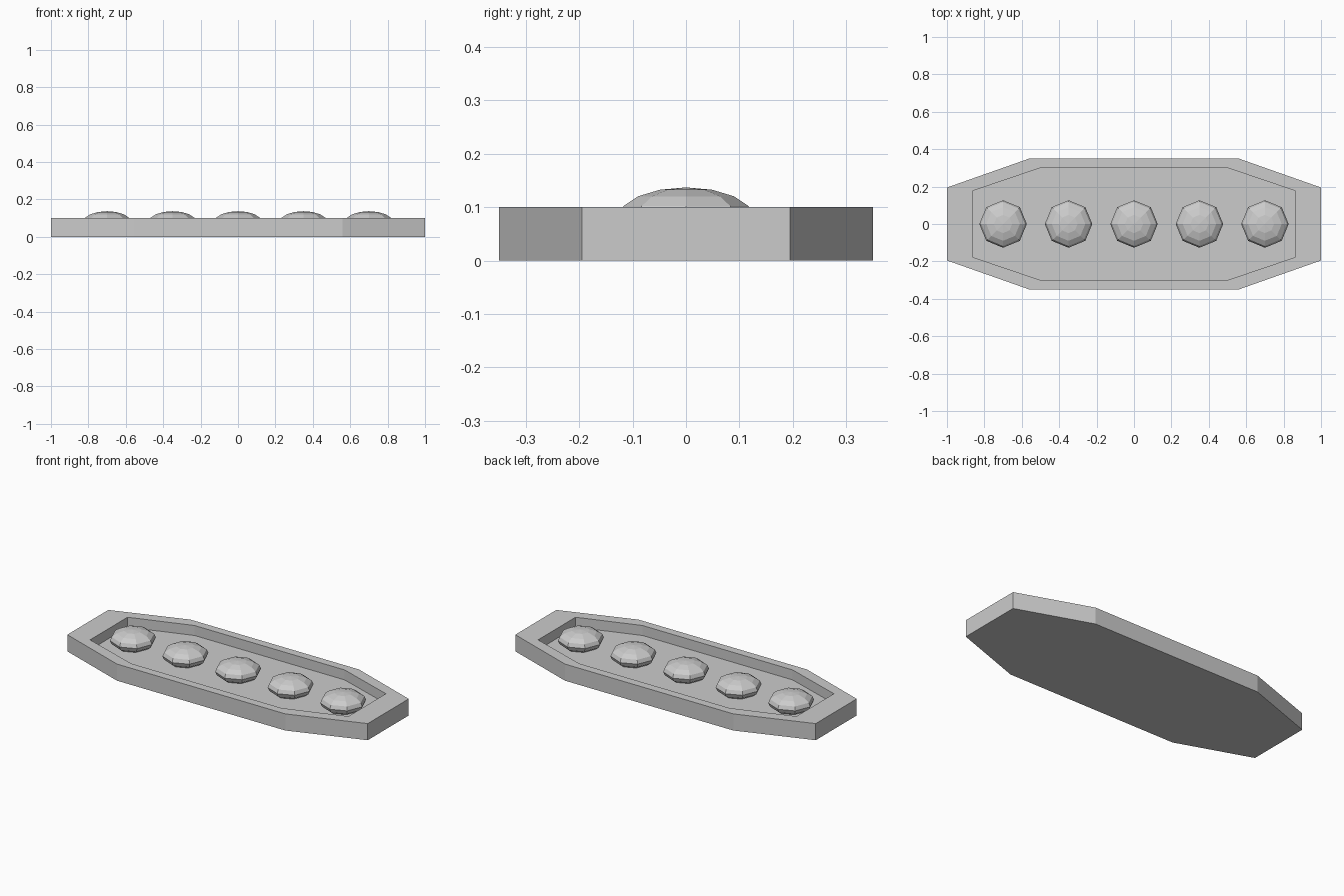
import bpy, bmesh

if "Cube" in bpy.data.objects:
    bpy.data.objects.remove(bpy.data.objects["Cube"])


def octagon(end_x, end_y, side_x, side_y):
    """Long eight-sided outline, counter-clockwise."""
    quarter = [(end_x, end_y), (side_x, side_y)]
    half = quarter + [(-x, y) for x, y in reversed(quarter)]
    return half + [(-x, -y) for x, y in half]


def finish(bm, name):
    bmesh.ops.recalc_face_normals(bm, faces=bm.faces)
    mesh = bpy.data.meshes.new(name)
    bm.to_mesh(mesh)
    bm.free()
    obj = bpy.data.objects.new(name, mesh)
    bpy.context.collection.objects.link(obj)
    return obj


# Tray: outer wall, flat rim, recessed floor
outer = octagon(1.0, 0.195, 0.56, 0.35)
inner = octagon(0.86, 0.178, 0.50, 0.30)
levels = [(outer, 0.0), (outer, 0.10), (inner, 0.10), (inner, 0.04)]
bm = bmesh.new()
loops = [[bm.verts.new((x, y, z)) for x, y in pts] for pts, z in levels]
for a, b in zip(loops, loops[1:]):
    for i in range(8):
        j = (i + 1) % 8
        bm.faces.new((a[i], a[j], b[j], b[i]))
bm.faces.new(loops[0])
bm.faces.new(loops[-1])
finish(bm, "tray")

# Row of five flattened, faceted domes set into the floor
for n in range(5):
    bm = bmesh.new()
    bmesh.ops.create_uvsphere(bm, u_segments=8, v_segments=8, radius=1.0)
    bmesh.ops.scale(bm, vec=(0.127, 0.127, 0.057), verts=bm.verts)
    dome = finish(bm, f"dome_{n + 1}")
    dome.location = (-0.70 + 0.35 * n, 0, 0.08)
